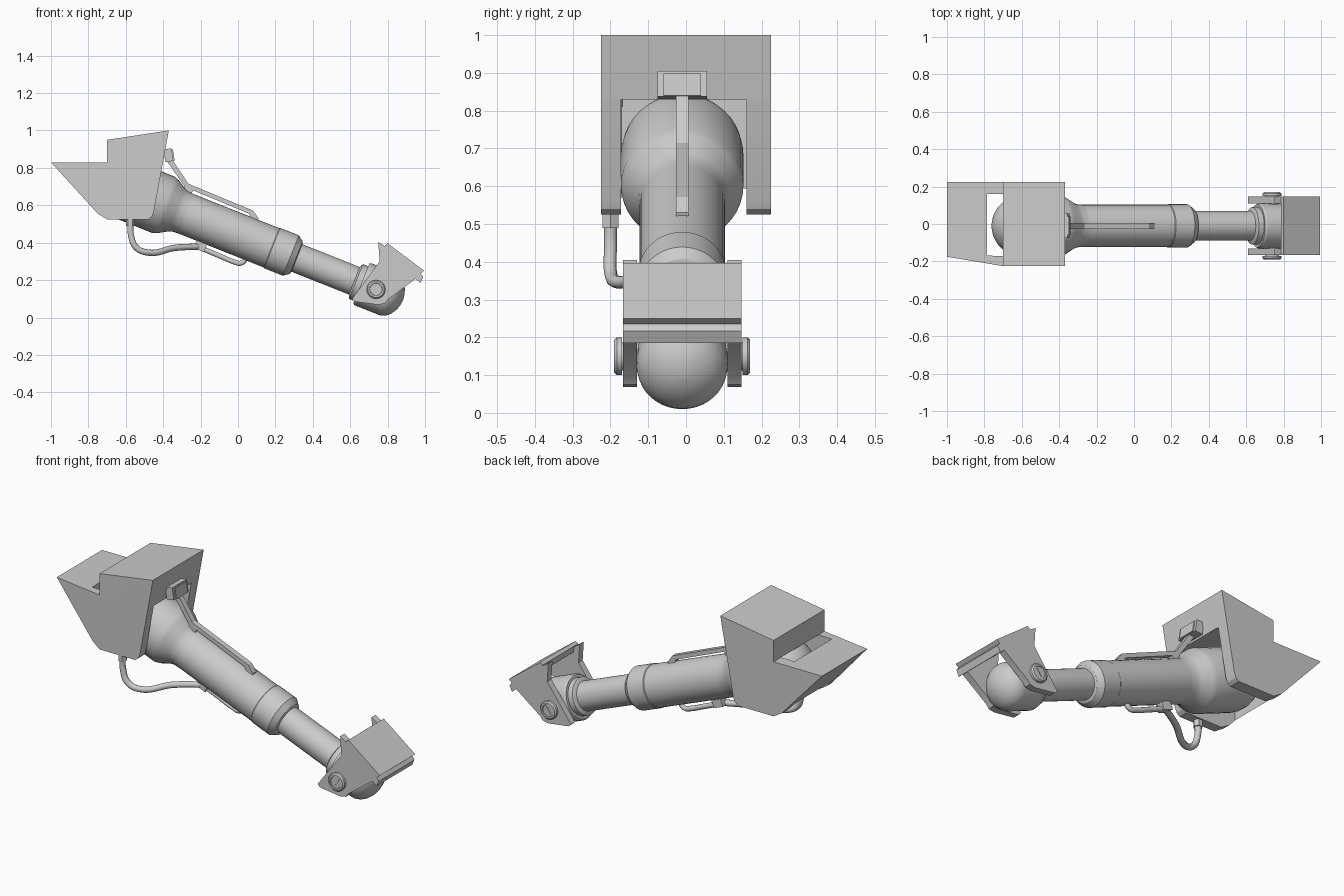
import bpy, bmesh, math
from mathutils import Vector, Matrix

if "Cube" in bpy.data.objects:
    bpy.data.objects.remove(bpy.data.objects["Cube"])

CY = -0.01                                   # y of the strut centre plane
PIVOT = Vector((0.738, CY, 0.15))            # lower hinge
AXIS = Vector((-0.929, 0, 0.37)).normalized()


def finish(name, bm, angle=30):
    bmesh.ops.recalc_face_normals(bm, faces=bm.faces)
    me = bpy.data.meshes.new(name)
    bm.to_mesh(me)
    bm.free()
    ob = bpy.data.objects.new(name, me)
    bpy.context.collection.objects.link(ob)
    bpy.ops.object.select_all(action='DESELECT')
    ob.select_set(True)
    bpy.context.view_layer.objects.active = ob
    bpy.ops.object.shade_smooth_by_angle(angle=math.radians(angle))
    return ob


def prism(name, pts, y0, y1):
    """Extrude an xz outline from y0 to y1."""
    bm = bmesh.new()
    f = bm.faces.new([bm.verts.new((x, y0, z)) for x, z in pts])
    r = bmesh.ops.extrude_face_region(bm, geom=[f])
    vs = [v for v in r['geom'] if isinstance(v, bmesh.types.BMVert)]
    bmesh.ops.translate(bm, verts=vs, vec=(0, y1 - y0, 0))
    return finish(name, bm, 20)


def lathe(name, prof, origin, axis, seg=40):
    """Revolve (distance, radius) pairs about an axis; ends are capped."""
    m = Matrix.Translation(origin) @ axis.to_track_quat('Z', 'Y').to_matrix().to_4x4()
    bm = bmesh.new()
    rings = []
    for t, r in prof:
        rings.append([bm.verts.new(m @ Vector((r * math.cos(a), r * math.sin(a), t)))
                      for a in (2 * math.pi * i / seg for i in range(seg))])
    for a, b in zip(rings, rings[1:]):
        for i in range(seg):
            j = (i + 1) % seg
            bm.faces.new((a[i], a[j], b[j], b[i]))
    bm.faces.new(rings[0])
    bm.faces.new(rings[-1])
    return finish(name, bm)


def box(name, loc, size, tilt=0):
    bm = bmesh.new()
    m = Matrix.Translation(loc) @ Matrix.Rotation(tilt, 4, 'Y') @ Matrix.Diagonal((*size, 1))
    bmesh.ops.create_cube(bm, size=1, matrix=m)
    return finish(name, bm)


def pipe(name, pts, radius):
    cu = bpy.data.curves.new(name, 'CURVE')
    cu.dimensions = '3D'
    cu.bevel_depth, cu.bevel_resolution, cu.use_fill_caps = radius, 3, True
    cu.resolution_u = 8
    sp = cu.splines.new('BEZIER')
    sp.bezier_points.add(len(pts) - 1)
    for bp, p in zip(sp.bezier_points, pts):
        bp.co = p
        bp.handle_left_type = bp.handle_right_type = 'AUTO'
    ob = bpy.data.objects.new(name, cu)
    bpy.context.collection.objects.link(ob)


# Upper mount: two cheeks, top block and rear wedge
cheek = [(-1, .83), (-.70, .83), (-.70, .95), (-.37, 1), (-.45, .565), (-.46, .54),
         (-.48, .525), (-.70, .525), (-.75, .555)]
left = prism("mount_cheek_left", cheek, -.225, -.172)
prism("mount_cheek_right", cheek, .16, .225)
for v in left.data.vertices:                 # taper of the rear corner
    if v.co.x < -.9:
        v.co.y = -.175 if v.co.y < -.2 else -.16
    elif v.co.x < -.72 and v.co.y < -.2:
        v.co.y = -.215
prism("mount_top_block", [(-.70, .83), (-.70, .95), (-.37, 1), (-.401, .83)], -.225, .225)
prism("mount_rear_wedge", [(-1, .83), (-.785, .83), (-.785, .594)], -.175, .225)

# Cylinder head with domed end and shoulder
R = .162
dome = [(1.44 + R * math.sin(a), R * math.cos(a)) for a in
        (math.radians(d) for d in (0, 12, 24, 36, 48, 60, 72, 82, 89))]
lathe("cylinder_head", [(1.09, .113), (1.125, .115), (1.15, .124), (1.195, .152),
                        (1.22, R)] + dome, PIVOT, AXIS)
# Outer tube, collar and sliding rod
lathe("outer_tube", [(.60, .10), (.60, .113), (1.15, .113)], PIVOT, AXIS)
lathe("tube_collar", [(.455, .08), (.46, .094), (.49, .116), (.598, .116), (.606, .11),
                      (.614, .11)], PIVOT, AXIS)
lathe("piston_rod", [(.0, .079), (.50, .079)], PIVOT, AXIS)
# Rod end knuckle with domed tip
lathe("rod_end", [(-.155, .002), (-.152, .03), (-.142, .06), (-.125, .088), (-.105, .107),
                  (-.08, .119), (-.06, .121), (.075, .121), (.085, .115), (.085, .1),
                  (.115, .1), (.125, .08)], PIVOT, AXIS)

# Lower foot bracket: side plates and tilted face plate
side = [(.75, .405), (.79, .378), (.80, .392), (.97, .26), (.95, .207), (.80, .095),
        (.785, .075), (.75, .068), (.625, .085), (.61, .10), (.757, .30)]
for s, tag in ((-1, "left"), (1, "right")):
    prism("foot_plate_" + tag, side, CY + s * .12, CY + s * .157)
    # Hinge bolt with slotted head
    o = PIVOT + Vector((0, s * .11, 0))
    lathe("hinge_bolt_" + tag, [(0, .038), (.05, .038), (.05, .05), (.063, .05), (.07, .043),
                                (.07, .034), (.066, .032)], o, Vector((0, s, 0)), 24)
    box("bolt_slot_" + tag, PIVOT + Vector((0, s * .176, 0)), (.012, .005, .05), .6)
prism("foot_face_plate", [(.785, .385), (.80, .397), (.995, .25), (.977, .235), (.99, .217),
                          (.975, .185), (.945, .21), (.955, .24), (.80, .355), (.788, .35)],
      CY - .157, CY + .157)

# Upper link strap and its stop block
prism("link_strap", [(-.39, .85), (-.365, .865), (-.265, .715), (.08, .572), (.11, .53),
                     (.10, .50), (.07, .515), (.06, .555), (-.24, .68), (-.25, .66),
                     (-.29, .67), (-.285, .70)], CY - .016, CY + .016)
box("stop_block", (-.372, CY, .868), (.044, .13, .068), -.15)
box("stop_block_core", (-.365, CY, .866), (.044, .10, .06), -.15)

# Hydraulic hose, its nut, clamp and hard line under the tube
lathe("hose_nut", [(0, .024), (.035, .024)], Vector((-.575, -.2, .49)), Vector((0, 0, 1)), 6)
pipe("hose", [(-.575, -.2, .52), (-.572, -.2, .44), (-.545, -.2, .375), (-.48, -.185, .347),
              (-.34, -.09, .372), (-.2, CY, .38)], .017)
box("hose_clamp", (-.20, CY, .385), (.06, .045, .05), .38)
pipe("hard_line", [(-.2, CY, .372), (-.10, CY, .33), (-.02, CY, .297), (.012, CY, .29),
                   (.035, CY, .305), (.045, CY, .335)], .014)
